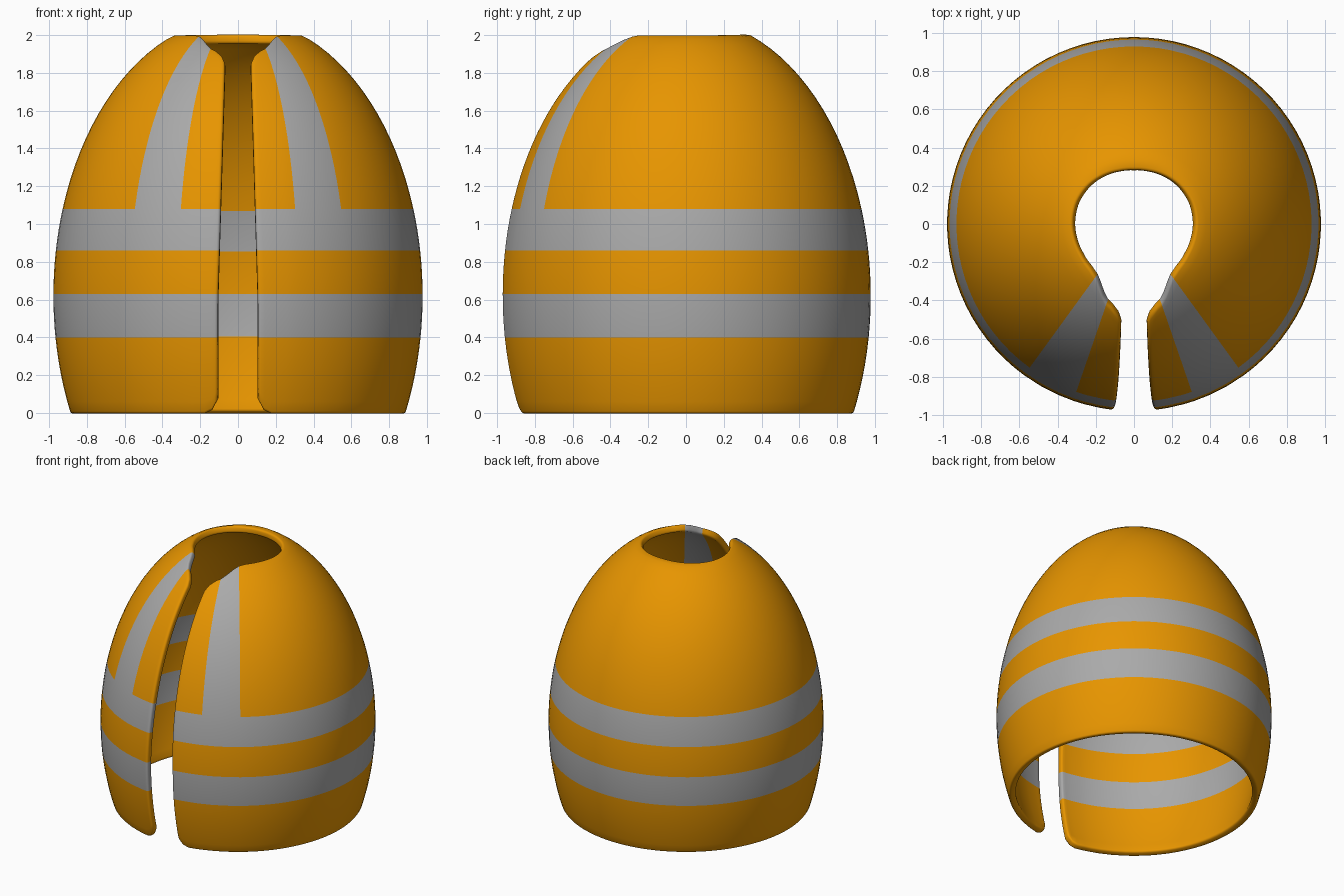
import bpy, bmesh
from math import sin, cos, asin, acos, radians, degrees

if "Cube" in bpy.data.objects:
    bpy.data.objects.remove(bpy.data.objects["Cube"])

R, H, ZC = 0.978, 1.472, 0.62         # ellipsoid radius, half height, centre height


def material(name, rgb):
    m = bpy.data.materials.new(name)
    m.diffuse_color = (*rgb, 1)
    m.use_nodes = True
    m.node_tree.nodes["Principled BSDF"].inputs["Base Color"].default_value = m.diffuse_color
    return m


def phi(z):
    return asin((z - ZC) / H)


def lerp_table(table, a):
    for (a0, v0), (a1, v1) in zip(table, table[1:]):
        if a <= a1:
            return v0 + (v1 - v0) * (a - a0) / (a1 - a0)
    return table[-1][1]


def gap_angle(p):
    # half angle of the front opening, narrower towards the neck
    z, r = ZC + H * sin(p), R * cos(p)
    t = min(max((z - 0.6) / 1.25, 0), 1)
    return degrees(asin((0.108 - 0.038 * t) / r))


# Neckline radius by angle from the front
neck = [(19, .440), (24, .408), (30, .370), (36, .344), (45, .328), (60, .321), (75, .322),
        (90, .325), (110, .325), (130, .315), (150, .299), (165, .288), (180, .283)]
# Columns beside the opening: (offset from gap, neck radius, hem height)
HEM = -0.006
edge_cols = [(0, .530, .07), (2, .488, .012), (4.5, .468, HEM)]
# Remaining columns: (angle, neck radius, hem height)
angles = [15.5, 19, 24, 30, 36] + [36 + 4 * i for i in range(1, 37)]
fixed_cols = [(a, .453 if a < 19 else lerp_table(neck, a), HEM) for a in angles]
cols = [(True, *c) for c in edge_cols] + [(False, *c) for c in fixed_cols]

# Row bands from hem to neck: (bottom, top, rows, reflective)
bands = [(None, .40, 6, False), (.40, .63, 4, True), (.63, .86, 4, False),
         (.86, 1.08, 4, True), (1.08, None, 16, False)]

# Half of the vest surface, mirrored and thickened by modifiers
bm = bmesh.new()
grid, row_band = [], []
for beside_gap, a, neck_r, hem in cols:
    column = []
    for k, (z0, z1, n, _) in enumerate(bands):
        p0 = phi(hem if z0 is None else z0)
        p1 = acos(neck_r / R) if z1 is None else phi(z1)
        for i in range(0 if k == 0 else 1, n + 1):
            p = p0 + (p1 - p0) * i / n
            t = radians(gap_angle(p) + a if beside_gap else a)
            r = R * cos(p)
            column.append(bm.verts.new((r * sin(t), -r * cos(t), min(2.004, ZC + H * sin(p)))))
    grid.append(column)
for k, band in enumerate(bands):
    row_band += [k] * band[2]

for c in range(len(cols) - 1):
    strap = not cols[c][0] and 19 <= cols[c][1] < 36
    for j, k in enumerate(row_band):
        f = bm.faces.new((grid[c][j], grid[c + 1][j], grid[c + 1][j + 1], grid[c][j + 1]))
        f.material_index = int(bands[k][3] or (k == 4 and strap))
        f.smooth = True
bmesh.ops.recalc_face_normals(bm, faces=bm.faces)
if sum(f.normal.dot(f.calc_center_median()) for f in bm.faces) < 0:
    bmesh.ops.reverse_faces(bm, faces=bm.faces)

mesh = bpy.data.meshes.new("safety_vest")
bm.to_mesh(mesh)
bm.free()
mesh.materials.append(material("orange_fabric", (0.80, 0.30, 0.0)))
mesh.materials.append(material("reflective_tape", (0.40, 0.40, 0.40)))
vest = bpy.data.objects.new("safety_vest", mesh)
bpy.context.collection.objects.link(vest)

# Mirror, cloth thickness, rounded rims
mirror = vest.modifiers.new("mirror", 'MIRROR')
mirror.use_clip = True
solid = vest.modifiers.new("thickness", 'SOLIDIFY')
solid.thickness, solid.offset = 0.05, -1
bevel = vest.modifiers.new("rounded_rim", 'BEVEL')
bevel.width, bevel.segments = 0.016, 3
bevel.limit_method, bevel.angle_limit = 'ANGLE', radians(45)
bpy.context.view_layer.objects.active = vest
vest.select_set(True)
bpy.ops.object.shade_smooth_by_angle(angle=radians(50))
